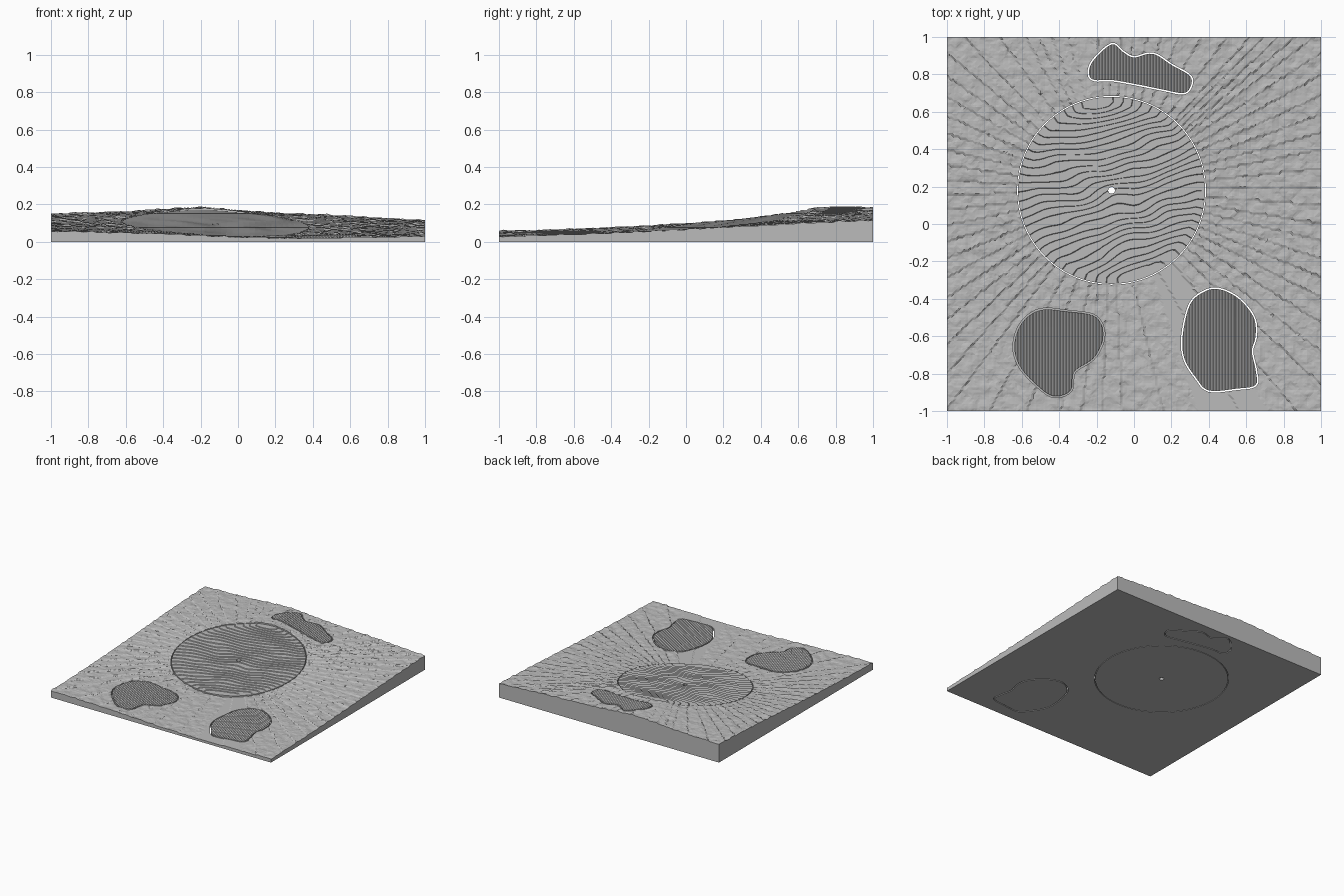
import bpy
import bmesh
import math
from mathutils import Vector, noise

cube = bpy.data.objects.get("Cube")
if cube:
    bpy.data.objects.remove(cube, do_unlink=True)

CX, CY, RADIUS = -0.12, 0.18, 0.5
STEP = 0.005

grey = bpy.data.materials.new("light_grey")
grey.use_nodes = True
colour = (0.5, 0.5, 0.5, 1)
grey.diffuse_color = colour
for node in grey.node_tree.nodes:
    if node.type == 'BSDF_PRINCIPLED':
        node.inputs["Base Color"].default_value = colour

# Height around the rim of the green: (degrees, height)
RIM = [(-168, .1), (-147, .08), (-127, .06), (-103, .045), (-84, .027),
       (-66, .022), (-46, .032), (-27, .05), (-9, .07), (11, .09), (36, .118),
       (49, .142), (69, .157), (82, .17), (96, .186), (109, .178),
       (120, .164), (137, .153), (166, .125), (192, .1)]


def rim_height(angle):
    deg = (math.degrees(angle) + 168) % 360 - 168
    for (a, ha), (b, hb) in zip(RIM, RIM[1:]):
        if a <= deg <= b:
            return ha + (hb - ha) * (deg - a) / (b - a)
    return RIM[0][1]


SAMPLES = [(math.tau * i / 72, rim_height(math.tau * i / 72)) for i in range(72)]


def ground_height(x, y):
    return rim_height(math.atan2(y - CY, x - CX))


def green_height(x, y):
    """Smooth membrane stretched over the rim, with gentle undulation."""
    s = min(math.hypot(x - CX, y - CY) / RADIUS, 0.92)
    angle = math.atan2(y - CY, x - CX)
    total = weight = 0
    for a, h in SAMPLES:
        w = 1 / (1 - 2 * s * math.cos(angle - a) + s * s)
        total += w * h
        weight += w
    wave = noise.noise(Vector((x * 5, y * 7, 3))) * 0.007
    return total / weight + wave * (1 - s ** 4)


def rough_height(x, y):
    z = math.floor(ground_height(x, y) / STEP) * STEP
    left = 0.1 + (-0.27 - y) * 0.33
    right = 0.27 + (-0.25 - y) * 0.6
    if y < -0.2 and left < x < right:
        return max(z, 0.015)
    bumps = noise.noise(Vector((x * 20, y * 20, 1))) * 0.006
    bumps += noise.noise(Vector((x * 47, y * 47, 5))) * 0.003
    return max(z + bumps, 0.013)


def sand_height(x, y):
    rib = abs((x / 0.016) % 1 * 2 - 1)
    return max(ground_height(x, y), 0.02) - 0.003 + rib * 0.006


def smooth_loop(points, n=5):
    """Closed rounded outline through the given points."""
    pts = [Vector(p) for p in points]
    out = []
    for i in range(len(pts)):
        a, b, c, d = (pts[(i + k) % len(pts)] for k in (-1, 0, 1, 2))
        for j in range(n):
            t = j / n
            out.append(0.5 * (2 * b + (c - a) * t + (2 * a - 5 * b + 4 * c - d) * t * t
                              + (3 * b - a - 3 * c + d) * t ** 3))
    return out


def circle(r, n=96):
    return [Vector((CX + r * math.cos(math.tau * i / n),
                    CY + r * math.sin(math.tau * i / n))) for i in range(n)]


def grow(loop, gap):
    """Push an outline outwards by a gap."""
    n = len(loop)
    area = sum(loop[i - 1].x * loop[i].y - loop[i].x * loop[i - 1].y for i in range(n))
    side = 1 if area > 0 else -1
    out = []
    for i, p in enumerate(loop):
        t = (loop[(i + 1) % n] - loop[i - 1]).normalized()
        out.append(p + Vector((t.y, -t.x)) * gap * side)
    return out


def bisect(bm, co, no):
    bmesh.ops.bisect_plane(bm, geom=bm.verts[:] + bm.edges[:] + bm.faces[:],
                           dist=1e-5, plane_co=co, plane_no=no)


def patch(loop, dx=0, dy=0):
    """Flat filled outline, optionally sliced into a grid."""
    bm = bmesh.new()
    bm.faces.new([bm.verts.new((p.x, p.y, 0)) for p in loop])
    bmesh.ops.triangulate(bm, faces=bm.faces[:])
    for axis, d in ((0, dx), (1, dy)):
        if d:
            low = min(p[axis] for p in loop)
            high = max(p[axis] for p in loop)
            no = Vector((1 - axis, axis, 0))
            for k in range(math.ceil(low / d), math.floor(high / d) + 1):
                bisect(bm, no * (k * d), no)
    return bm


def drape(bm, height):
    for v in bm.verts:
        v.co.z = height(v.co.x, v.co.y)
    bmesh.ops.triangulate(bm, faces=bm.faces[:])


def solid(bm, name, bottom=0.0):
    """Close a surface with side walls and a flat base."""
    rim = [e for e in bm.edges if e.is_boundary]
    geom = bmesh.ops.extrude_edge_only(bm, edges=rim)["geom"]
    low = {g for g in geom if isinstance(g, bmesh.types.BMVert)}
    for v in low:
        v.co.z = bottom
    edges = [e for e in bm.edges if e.verts[0] in low and e.verts[1] in low]
    bmesh.ops.edgeloop_fill(bm, edges=edges)
    bmesh.ops.recalc_face_normals(bm, faces=bm.faces[:])
    mesh = bpy.data.meshes.new(name)
    bm.to_mesh(mesh)
    bm.free()
    mesh.materials.append(grey)
    obj = bpy.data.objects.new(name, mesh)
    bpy.context.collection.objects.link(obj)
    return obj


def cut(target, loop, bottom=-0.1):
    """Cut a vertical well through a part."""
    bm = patch(loop)
    drape(bm, lambda x, y: 0.5)
    cutter = solid(bm, "cutter", bottom)
    cutter.hide_render = True
    before = len(target.data.vertices)
    bpy.context.view_layer.objects.active = target
    for solver in ('MANIFOLD', 'EXACT'):
        mod = target.modifiers.new("well", 'BOOLEAN')
        mod.operation = 'DIFFERENCE'
        mod.solver = solver
        mod.object = cutter
        bpy.ops.object.modifier_apply(modifier=mod.name)
        if len(target.data.vertices) != before:
            break
    bpy.data.objects.remove(cutter, do_unlink=True)


# Rough ground slab
bm = bmesh.new()
bmesh.ops.create_grid(bm, x_segments=160, y_segments=160, size=1)
drape(bm, rough_height)
ground = solid(bm, "rough_ground")

# Terraced green with its hole
bm = patch(circle(RADIUS), 0.03, 0.03)
drape(bm, green_height)
for k in range(1, 45):
    for eps in (-0.0002, 0.0002):
        bisect(bm, (0, 0, k * STEP + eps), (0, 0, 1))
for v in bm.verts:
    v.co.z = max(math.floor(v.co.z / STEP) * STEP, STEP)
green = solid(bm, "terraced_green")
cut(green, circle(0.018, 24))
cut(ground, circle(RADIUS + 0.005))

# Ribbed sand bunkers set into wells; the left one has a blind well
BACK = [(-.24, .8), (-.22, .87), (-.12, .96), (-.06, .92), (0, .89), (.1, .91),
        (.2, .85), (.3, .79), (.3, .73), (.26, .7), (.15, .72), (0, .75),
        (-.12, .77), (-.21, .77)]
FRONT_RIGHT = [(-.64, -.65), (-.6, -.53), (-.5, -.46), (-.35, -.47), (-.22, -.49),
               (-.17, -.55), (-.17, -.63), (-.22, -.72), (-.32, -.79),
               (-.34, -.89), (-.43, -.92), (-.52, -.86), (-.61, -.76)]
FRONT_LEFT = [(.26, -.6), (.3, -.43), (.38, -.36), (.46, -.35), (.56, -.4),
              (.64, -.5), (.65, -.6), (.63, -.68), (.65, -.78), (.65, -.86),
              (.55, -.88), (.4, -.89), (.33, -.82), (.27, -.72)]
for name, points, base in (("back_bunker", BACK, 0), ("front_left_bunker", FRONT_LEFT, 0),
                           ("front_right_bunker", FRONT_RIGHT, 0.02)):
    loop = smooth_loop(points)
    cut(ground, grow(loop, 0.008), base if base else -0.1)
    bm = patch(loop, 0.008, 0.05)
    drape(bm, sand_height)
    solid(bm, name, base)
